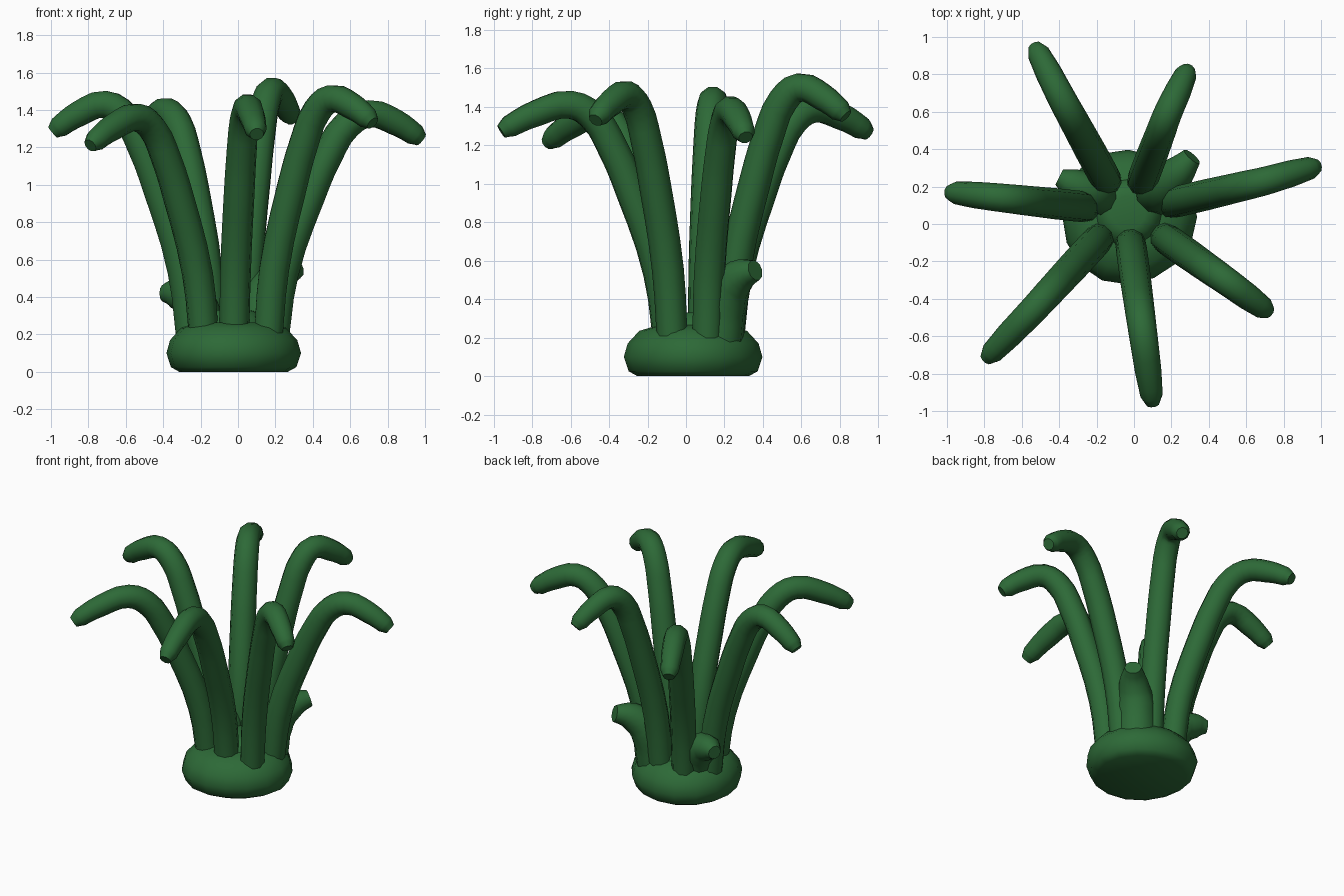
import bpy, bmesh, math
from mathutils import Vector

cube = bpy.data.objects.get("Cube")
if cube:
    bpy.data.objects.remove(cube, do_unlink=True)

# Single deep green
green = bpy.data.materials.new("deep_green")
green.use_nodes = True
COLOUR = (0.026, 0.142, 0.038, 1)
green.diffuse_color = COLOUR
green.node_tree.nodes["Principled BSDF"].inputs["Base Color"].default_value = COLOUR


def smooth(obj, angle):
    bpy.ops.object.select_all(action="DESELECT")
    obj.select_set(True)
    bpy.context.view_layer.objects.active = obj
    bpy.ops.object.shade_smooth_by_angle(angle=math.radians(angle))


def tube(name, points, radii):
    """Round tapering tube through the points, turned into a mesh."""
    curve = bpy.data.curves.new(name, "CURVE")
    curve.dimensions = "3D"
    curve.bevel_depth = 1
    curve.bevel_resolution = 3
    curve.resolution_u = 3
    curve.use_fill_caps = True
    spline = curve.splines.new("BEZIER")
    spline.bezier_points.add(len(points) - 1)
    for knot, point, radius in zip(spline.bezier_points, points, radii):
        knot.co = point
        knot.radius = radius
        knot.handle_left_type = knot.handle_right_type = "AUTO"
    curve.materials.append(green)
    obj = bpy.data.objects.new(name, curve)
    bpy.context.collection.objects.link(obj)
    bpy.ops.object.select_all(action="DESELECT")
    obj.select_set(True)
    bpy.context.view_layer.objects.active = obj
    bpy.ops.object.convert(target="MESH")
    smooth(bpy.context.object, 85)


# Rise from root to crown as (outward share, height share, radius)
RISE = ((0, 0, .08), (.1, .3, .083), (.38, .64, .083),
        (.57, .82, .081), (.77, .95, .079), (1, 1, .076))


def tentacle(name, root, crown, tip):
    root, crown, tip = Vector(root), Vector(crown), Vector(tip)
    points, radii = [], []
    for out, up, radius in RISE:
        p = root.lerp(crown, out)
        p.z = root.z + (crown.z - root.z) * up
        points.append(p)
        radii.append(radius)
    # Drooping end with a blunt tip
    for share, radius in ((.5, .071), (.88, .06), (1, .038)):
        p = crown.lerp(tip, share)
        p.z += .1 * share * (1 - share)
        points.append(p)
        radii.append(radius)
    tube(name, points, radii)


# Seven long tentacles: root, crown, tip
Z = .16
tentacle("front_tentacle", (-.02, -.09, Z), (.05, -.6, 1.41), (.1, -.96, 1.27))
tentacle("front_left_tentacle", (.16, -.07, Z), (.5, -.31, 1.46), (.72, -.47, 1.33))
tentacle("left_tentacle", (.19, .11, Z), (.7, .23, 1.38), (.98, .31, 1.24))
tentacle("back_left_tentacle", (.04, .22, Z), (.18, .59, 1.5), (.29, .83, 1.35))
tentacle("back_right_tentacle", (-.14, .22, Z), (-.38, .66, 1.39), (-.53, .95, 1.26))
tentacle("right_tentacle", (-.25, .09, Z), (-.71, .14, 1.43), (-.99, .17, 1.28))
tentacle("front_right_tentacle", (-.18, -.07, Z), (-.54, -.46, 1.36), (-.79, -.72, 1.21))

# Two short buds at the back, thick where they merge with the stems
tube("back_left_bud", [(.12, .17, .2), (.15, .2, .4), (.24, .28, .52), (.31, .36, .55)],
     [.13, .125, .09, .055])
tube("back_right_bud", [(-.17, .14, .2), (-.23, .17, .37), (-.34, .22, .42), (-.4, .25, .42)],
     [.1, .11, .08, .045])

# Lathed profiles for the low parts
SIDES = 16


def lathe(name, profile, centre):
    bm = bmesh.new()
    rings = []
    for radius, height in profile:
        ring = []
        for i in range(SIDES):
            a = math.tau * i / SIDES
            r = radius * (1 + .02 * math.cos(3 * a))
            ring.append(bm.verts.new((centre[0] + r * math.cos(a),
                                      centre[1] + r * math.sin(a), height)))
        rings.append(ring)
    for low, high in zip(rings, rings[1:]):
        for i in range(SIDES):
            j = (i + 1) % SIDES
            bm.faces.new((low[i], low[j], high[j], high[i]))
    bm.faces.new(rings[0][::-1])
    bm.faces.new(rings[-1])
    mesh = bpy.data.meshes.new(name)
    bm.to_mesh(mesh)
    bm.free()
    mesh.materials.append(green)
    obj = bpy.data.objects.new(name, mesh)
    bpy.context.collection.objects.link(obj)
    smooth(obj, 50)


# Squashed round foot, and the low mound between the stems
lathe("foot", ((.29, 0), (.335, .025), (.36, .1), (.34, .17), (.28, .235), (.18, .265)),
      (-.03, .037))
lathe("centre_mound", ((.2, .2), (.17, .28), (.13, .32), (.09, .33)), (-.03, .06))
